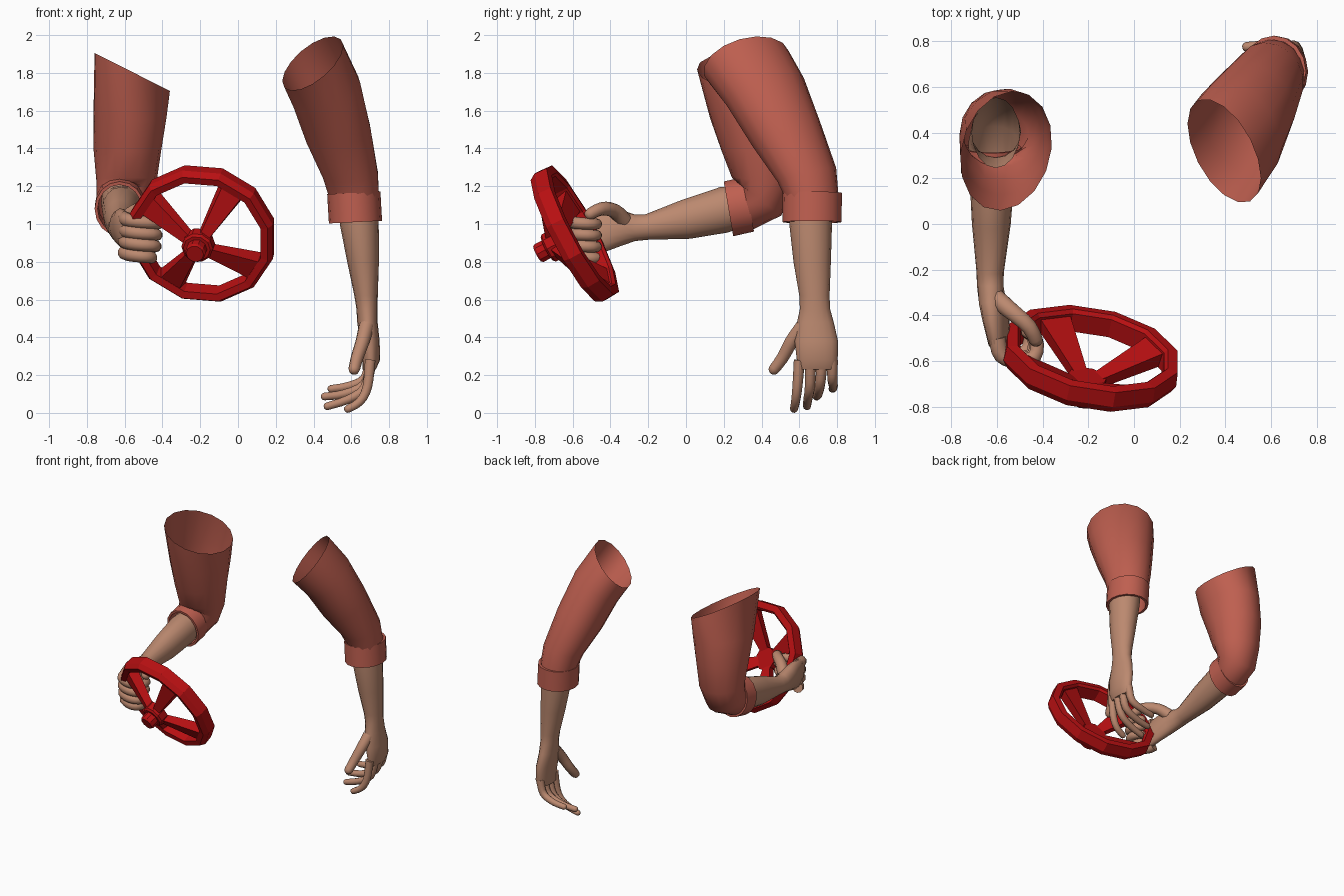
import bpy, bmesh, math
from mathutils import Vector as V

if "Cube" in bpy.data.objects:
    bpy.data.objects.remove(bpy.data.objects["Cube"])


def material(name, rgb):
    m = bpy.data.materials.new(name)
    m.diffuse_color = (*rgb, 1)
    m.use_nodes = True
    m.node_tree.nodes["Principled BSDF"].inputs["Base Color"].default_value = m.diffuse_color
    return m


CLOTH = material("sleeve_coral", (0.52, 0.115, 0.08))
SKIN = material("skin_tan", (0.50, 0.25, 0.16))
RED = material("wheel_red", (0.48, 0.005, 0.006))


def finish(name, bm, mat, smooth=None):
    bmesh.ops.recalc_face_normals(bm, faces=bm.faces)
    me = bpy.data.meshes.new(name)
    bm.to_mesh(me)
    bm.free()
    me.materials.append(mat)
    ob = bpy.data.objects.new(name, me)
    bpy.context.collection.objects.link(ob)
    if smooth:
        bpy.ops.object.select_all(action='DESELECT')
        ob.select_set(True)
        bpy.context.view_layer.objects.active = ob
        bpy.ops.object.shade_smooth_by_angle(angle=math.radians(smooth))
    return ob


def loft(name, rings, mat, hint, sides=16, caps=(False, False), smooth=50):
    """Skin elliptical rings given as (centre, normal, radius along hint, other radius)."""
    bm = bmesh.new()
    loops = []
    for c, n, ru, rv in rings:
        n, h = V(n).normalized(), V(hint)
        u = (h - h.dot(n) * n).normalized()
        v = n.cross(u)
        loops.append([bm.verts.new(V(c) + u * ru * math.cos(a) + v * rv * math.sin(a))
                      for a in (math.tau * i / sides for i in range(sides))])
    for a, b in zip(loops, loops[1:]):
        for i in range(sides):
            j = (i + 1) % sides
            bm.faces.new((a[i], a[j], b[j], b[i]))
    for use, lp in zip(caps, (loops[0], loops[-1])):
        if use:
            bm.faces.new(lp)
    return finish(name, bm, mat, smooth)


def finger(name, pts, r, hint):
    """Tapered tube along a smoothed path with a rounded tip."""
    p = [V(q) for q in pts]
    path = []
    ext = [2 * p[0] - p[1]] + p + [2 * p[-1] - p[-2]]
    for i in range(1, len(ext) - 2):
        a, b, c, d = ext[i - 1:i + 3]
        for t in (0, 1 / 3, 2 / 3):
            path.append(0.5 * (2 * b + (c - a) * t + (2 * a - 5 * b + 4 * c - d) * t * t
                               + (3 * b - a - 3 * c + d) * t ** 3))
    path.append(p[-1])
    rings = []
    for i, q in enumerate(path):
        tan = (path[min(i + 1, len(path) - 1)] - path[max(i - 1, 0)]).normalized()
        s = r * (1.08 - 0.3 * i / (len(path) - 1))
        if i == len(path) - 1:
            rings += [(q - tan * s * 0.8, tan, s, s), (q - tan * s * 0.3, tan, s * .8, s * .8),
                      (q, tan, s * .35, s * .35)]
        else:
            rings.append((q, tan, s, s))
    loft(name, rings, SKIN, hint, 10, (True, True), 60)


def cuff(name, a, b, n, ru, rv, hint):
    """Rolled band with an inner lining."""
    a, b = V(a), V(b)
    spec = [(a, .88), (a, 1), (b, 1), (b, .88), (a.lerp(b, .2), .86)]
    loft(name, [(c, n, ru * k, rv * k) for c, k in spec], CLOTH, hint, 16, smooth=40)


# ---- Hanging arm (+x) ----
loft("hanging_sleeve", [
    ((.395, .32, 1.85), (.66, .37, -.66), .249, .19),
    ((.465, .42, 1.70), (.42, .42, -.80), .232, .182),
    ((.53, .53, 1.48), (.25, .42, -.87), .20, .17),
    ((.595, .64, 1.26), (.10, .25, -.96), .165, .143),
    ((.615, .667, 1.14), (0, .03, -1), .145, .13)], CLOTH, (-.49, .87, .08))
cuff("hanging_cuff", (.613, .668, 1.165), (.622, .667, 1.01), (.05, 0, -1), .157, .141, (0, 1, 0))

DOWN = (0, 0, -1)
loft("hanging_forearm", [
    ((.635, .66, 1.14), DOWN, .113, .104), ((.642, .66, 1.0), DOWN, .113, .103),
    ((.662, .668, .80), DOWN, .099, .084), ((.678, .68, .62), DOWN, .080, .062),
    ((.683, .683, .55), DOWN, .080, .056), ((.685, .685, .48), DOWN, .097, .054),
    ((.698, .69, .38), DOWN, .115, .052), ((.705, .695, .28), DOWN, .108, .047),
    ((.695, .692, .23), DOWN, .098, .035)], SKIN, (0, 1, 0), caps=(False, True))
for nm, pts in {
    "index": [(.70, .60, .28), (.685, .59, .14), (.645, .58, .06), (.565, .57, .012)],
    "middle": [(.705, .66, .26), (.67, .655, .13), (.58, .645, .07), (.455, .64, .03)],
    "ring": [(.705, .72, .26), (.67, .71, .15), (.56, .70, .10), (.44, .69, .085)],
    "little": [(.70, .775, .28), (.67, .775, .18), (.58, .78, .14), (.475, .775, .125)],
}.items():
    finger("hanging_" + nm + "_finger", pts, .027, (0, 1, 0))
finger("hanging_thumb", [(.68, .62, .46), (.66, .56, .38), (.63, .51, .29), (.61, .45, .21)],
       .038, (1, 0, 0))

# ---- Gripping arm (-x) ----
BEND = (0, 1, -1)
loft("gripping_sleeve", [
    ((-.56, .32, 1.805), (-.45, 0, -.89), .27, .215),
    ((-.572, .36, 1.58), (-.1, .1, -1), .235, .195),
    ((-.585, .39, 1.40), (0, .1, -1), .20, .18),
    ((-.59, .405, 1.23), (0, -.1, -1), .163, .16),
    ((-.605, .385, 1.135), (0, -.6, -.8), .15, .145),
    ((-.62, .32, 1.10), (0, -.97, -.2), .135, .125)], CLOTH, BEND)
cuff("gripping_cuff", (-.625, .335, 1.105), (-.627, .225, 1.08), (0, -.985, -.17),
     .147, .132, BEND)
loft("gripping_forearm", [
    ((-.605, .40, 1.38), (0, 0, -1), .155, .105), ((-.605, .405, 1.22), (0, -.3, -1), .12, .11),
    ((-.615, .36, 1.11), (0, -.8, -.6), .115, .11), ((-.622, .2, 1.075), (0, -1, -.15), .122, .098),
    ((-.625, 0, 1.025), (0, -1, -.2), .105, .085), ((-.63, -.21, .983), (0, -1, -.15), .067, .060),
    ((-.63, -.27, .98), (0, -1, -.02), .070, .058), ((-.62, -.34, .98), (.15, -1, 0), .095, .060),
    ((-.605, -.42, .97), (.2, -1, 0), .115, .055), ((-.588, -.52, .945), (.2, -1, 0), .120, .046),
    ((-.578, -.56, .94), (.2, -1, 0), .10, .03)], SKIN, BEND, caps=(False, True))
for i, nm in enumerate(("index", "middle", "ring", "little")):
    z = 1.02 - .06 * i
    k = (0, .005, .01, .03)[i]
    finger("gripping_" + nm + "_finger",
           [(-.60, -.50, z + .01), (-.58, -.575 + k, z), (-.51, -.60 + k, z - .01),
            (-.435 - k, -.58 + k, z - .015), (-.43 - k, -.50, z - .02), (-.49, -.46, z - .02)],
           .036, (0, 0, 1))
finger("gripping_thumb", [(-.60, -.33, 1.02), (-.54, -.38, 1.07), (-.46, -.45, 1.08),
                          (-.42, -.53, 1.04)], .04, (0, 0, 1))

# ---- Wheel: frame with axis N pointing out of the hub ----
O = V((-.19, -.59, .945))
N = V((-.17, -.87, -.46)).normalized()
E1 = (V((1, 0, 0)) - N.x * N).normalized()
E2 = E1.cross(N)
if E2.z < 0:
    E2 = -E2


def at(r, ang, h, side=0):
    """Point at a radius, angle, height along the axis and sideways offset."""
    d = E1 * math.cos(ang) + E2 * math.sin(ang)
    t = E2 * math.cos(ang) - E1 * math.sin(ang)
    return O + d * r + t * side + N * h


# rim: twelve-sided ring with chamfered section
section = [(.392, -.05), (.397, .02), (.375, .056), (.335, .05), (.33, -.04), (.345, -.056)]
bm = bmesh.new()
rows = [[bm.verts.new(at(r, math.radians(15 + 30 * k), h)) for r, h in section]
        for k in range(12)]
for k in range(12):
    a, b = rows[k], rows[(k + 1) % 12]
    for i in range(6):
        j = (i + 1) % 6
        bm.faces.new((a[i], a[j], b[j], b[i]))
finish("wheel_rim", bm, RED)

# four spokes flaring toward the rim
for k in range(4):
    ang = math.radians(60 + 90 * k)
    bm = bmesh.new()
    ends = [[bm.verts.new(at(r, ang, h + dh, s)) for dh, s in
             ((-t, -w), (-t, w), (t, w * .75), (t, -w * .75))]
            for r, h, w, t in ((.04, .125, .030, .025), (.345, 0, .080, .04))]
    bm.faces.new(ends[0])
    bm.faces.new(ends[1])
    for i in range(4):
        j = (i + 1) % 4
        bm.faces.new((ends[0][i], ends[0][j], ends[1][j], ends[1][i]))
    finish("wheel_spoke_%d" % (k + 1), bm, RED)

# hub and cap
for nm, r, h0, h1 in (("wheel_hub", .085, .09, .165), ("wheel_cap", .055, .16, .225)):
    loft(nm, [(O + N * h0, N, r, r), (O + N * (h1 - .012), N, r, r), (O + N * h1, N, r * .85, r * .85)],
         RED, E1, 10, (True, True), None)
